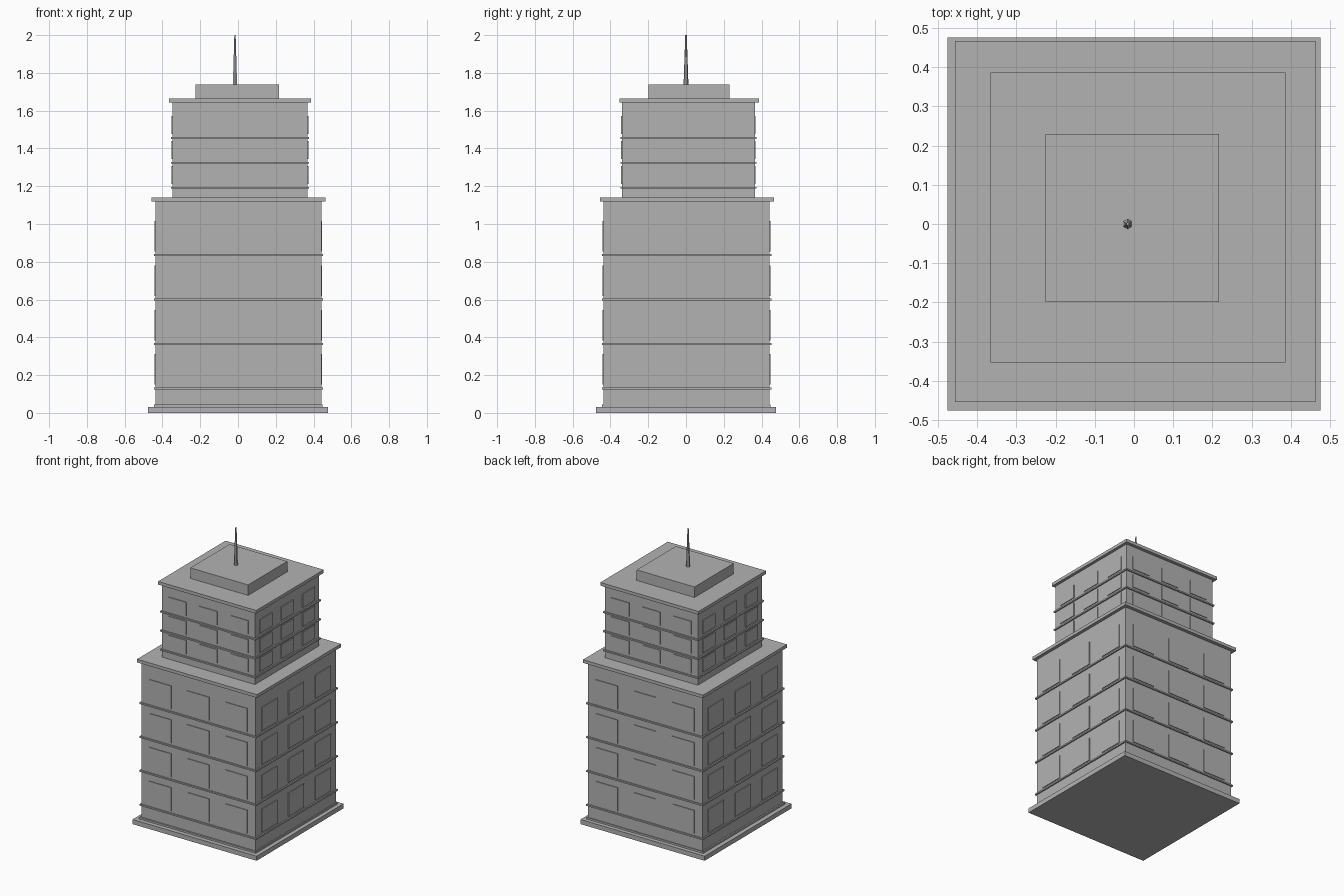
import bpy

cube = bpy.data.objects.get("Cube")
if cube:
    bpy.data.objects.remove(cube, do_unlink=True)

# Single stone colour
stone = bpy.data.materials.new("grey stone")
stone.use_nodes = True
GREY = (0.45, 0.45, 0.45, 1)
stone.diffuse_color = GREY
stone.node_tree.nodes["Principled BSDF"].inputs["Base Color"].default_value = GREY


def box(name, x, y, z):
    """Box spanning the (low, high) ranges x, y and z."""
    bpy.ops.mesh.primitive_cube_add(
        size=1, location=[(lo + hi) / 2 for lo, hi in (x, y, z)])
    ob = bpy.context.object
    ob.name = name
    ob.scale = [hi - lo for lo, hi in (x, y, z)]
    ob.data.materials.append(stone)
    return ob


def grow(span, amount):
    return (span[0] - amount, span[1] + amount)


def windows(name, x, y, bottom, height, depth=0.005):
    """Three thin panes on each of the four walls."""
    for i in range(3):
        z = (bottom, bottom + height)
        for axis, along, across in (("x", x, y), ("y", y, x)):
            size = along[1] - along[0]
            mid = along[0] + size * (i + 0.5) / 3
            pane = (mid - size * 0.096, mid + size * 0.096)
            for wall, sign in ((across[0], -1), (across[1], 1)):
                thick = tuple(sorted((wall - sign * 0.002, wall + sign * depth)))
                spans = (pane, thick) if axis == "x" else (thick, pane)
                box(name, *spans, z)


def storeys(label, x, y, first_band, pitch, count, gap, height):
    """Ledge below each row of windows."""
    for i in range(count):
        z = first_band + i * pitch
        box(label + "_ledge", grow(x, 0.009), grow(y, 0.009), (z - 0.005, z + 0.005))
        windows(label + "_window", x, y, z + gap, height)


# Base
box("base_slab", (-0.476, 0.476), (-0.476, 0.476), (0, 0.032))
box("plinth", (-0.446, 0.448), (-0.446, 0.448), (0.032, 0.044))

# Lower tower
low_x, low_y = (-0.436, 0.441), (-0.436, 0.443)
box("lower_tower", low_x, low_y, (0.032, 1.12))
storeys("lower", low_x, low_y, 0.13, 0.235, 4, 0.019, 0.162)
box("lower_cornice", (-0.457, 0.463), (-0.454, 0.467), (1.118, 1.14))

# Upper tower
up_x, up_y = (-0.346, 0.367), (-0.338, 0.364)
box("upper_tower", up_x, up_y, (1.13, 1.65))
storeys("upper", up_x, up_y, 1.192, 0.132, 3, 0.021, 0.094)
box("upper_cornice", (-0.366, 0.387), (-0.353, 0.386), (1.643, 1.665))

# Roof block and antenna
box("roof_block", (-0.226, 0.217), (-0.199, 0.23), (1.66, 1.738))
bpy.ops.mesh.primitive_cone_add(vertices=6, radius1=0.013, radius2=0.004,
                                depth=0.265, location=(-0.016, 0, 1.8675))
antenna = bpy.context.object
antenna.name = "antenna"
antenna.data.materials.append(stone)
